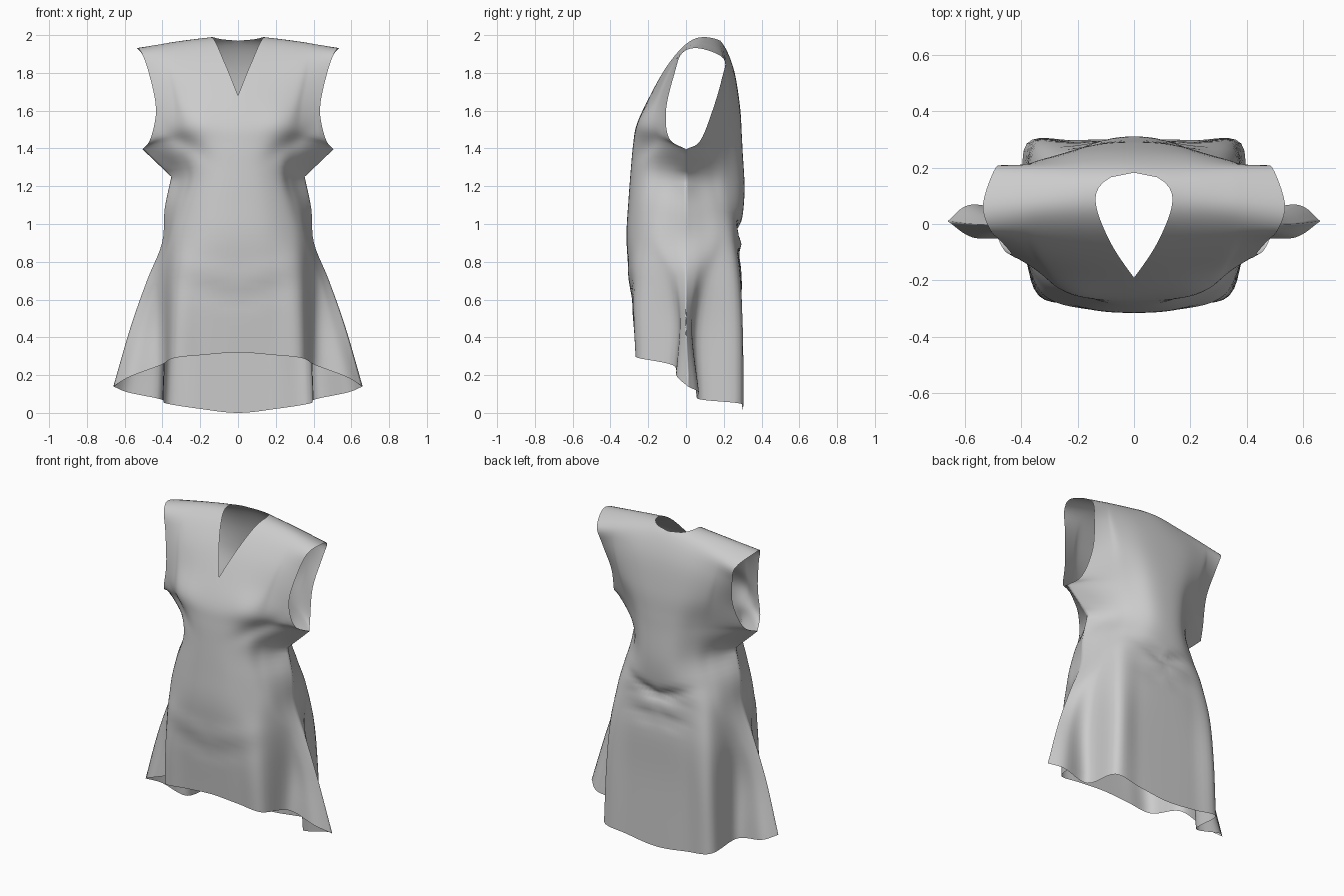
import bpy, bmesh, math
from mathutils import Vector as V

if "Cube" in bpy.data.objects:
    bpy.data.objects.remove(bpy.data.objects["Cube"])

# Side seam, hem to underarm, shared by front and back
seam = [(.66, .01, .14), (.57, 0, .45), (.482, 0, .7), (.402, 0, .9), (.388, 0, 1.08), (.353, 0, 1.25), (.505, 0, 1.395)]
# Armhole edge, up the front, over the shoulder, down the back
arm = [(.462, -.09, 1.455), (.434, -.105, 1.61), (.472, -.06, 1.8), (.51, -.02, 1.905), (.535, .07, 1.93),
       (.49, .2, 1.875), (.46, .19, 1.77), (.43, .14, 1.6), (.458, .075, 1.44)]
edge = seam + arm + seam[::-1]

# Centre line (y, z), front hem over the shoulder to back hem
centre = [(-.265, .32), (-.285, .55), (-.308, .8), (-.315, .95), (-.305, 1.12), (-.293, 1.28), (-.28, 1.42),
          (-.26, 1.53), (-.19, 1.68), (-.10, 1.84), (0, 1.96), (.09, 2.0),
          (.182, 1.97), (.25, 1.83), (.285, 1.63), (.295, 1.48), (.30, 1.38), (.31, 1.2),
          (.302, 1.06), (.28, .93), (.295, .72), (.292, .42), (.30, 0)]
# Corner line where the panels turn to the sides
corner = [(.34, -.25, .29), (.335, -.255, .52), (.32, -.25, .76), (.29, -.245, .92), (.25, -.24, 1.1),
          (.22, -.228, 1.27), (.24, -.222, 1.42), (.26, -.222, 1.53), (.29, -.165, 1.66), (.32, -.095, 1.81),
          (.33, -.01, 1.925), (.33, .08, 1.965), (.33, .19, 1.915), (.33, .225, 1.8),
          (.29, .235, 1.63), (.24, .225, 1.48), (.22, .22, 1.38), (.21, .215, 1.22),
          (.25, .235, 1.06), (.30, .25, .91), (.345, .27, .7), (.365, .283, .42), (.38, .285, .05)]


def section(i):
    """Half cross-section: centre, mid panel, corner, fin root, fin side, edge."""
    a, c, f = V((0, *centre[i])), V(corner[i]), V(edge[i])
    b = a.lerp(c, .2)
    b.x, b.z = c.x * .55, a.z + (c.z - a.z) * .45
    sgn = -1 if i < 11 else 1
    d, e = c.lerp(f, .36), c.lerp(f, .7)
    w = 1 if f.z < 1 else .5 if f.z < 1.15 else 0
    d += V((.022, sgn * .03, 0)) * w
    e += V((.015, sgn * .015, 0)) * w
    flare = min(1, max(0, (.95 - f.z) / .8))
    g = min(1, max(0, (.95 - f.z) / .4))
    root = V((c.x + (.07 if sgn < 0 else .03), sgn * (.05 + .02 * flare), c.z + (f.z - c.z) * .25))
    d = d.lerp(root, g)
    e = e.lerp(V((c.x + (f.x - c.x) * .72, f.y + sgn * (.008 + .05 * flare ** 2), c.z + (f.z - c.z) * .65)), g)
    return [a, b, c, d, e, f]


def spline(pts, t, mirror=False, breaks=()):
    n = len(pts) - 1
    k = min(int(t), n - 1)
    u = t - k
    p1, p2 = pts[k], pts[k + 1]
    if k == 0:
        p0 = V((-p2.x, p2.y, p2.z)) if mirror else p1 * 2 - p2
    else:
        p0 = p1 * 2 - p2 if k in breaks else pts[k - 1]
    p3 = p2 * 2 - p1 if k + 2 > n or k + 1 in breaks else pts[k + 2]
    return .5 * (2 * p1 + (p2 - p0) * u + (2 * p0 - 5 * p1 + 4 * p2 - p3) * u * u
                 + (3 * p1 - p0 - 3 * p2 + p3) * u ** 3)


def neck(v):
    """Start of the cloth beside the neckline: V in front, round behind."""
    if 8 <= v <= 11:
        return .74 * (1 - (1 - (v - 8) / 3) ** 1.6)
    if 11 < v < 12:
        return .74 * math.sqrt(1 - (v - 11) ** 2)
    return 0


def bump(p, x, z, rx, rz, tilt=0):
    dx, dz = p.x - x, p.z - z
    return math.exp(-(dx / rx) ** 2 - ((dz - tilt * dx) / rz) ** 2)


def folds(p, back):
    """Soft creases: under the bust, and across the back of the waist."""
    if back:
        p.y += -.022 * bump(p, .04, .97, .16, .03, .35) + .014 * bump(p, .06, .90, .16, .03, -.2)
        p.y += -.01 * bump(p, .1, .82, .12, .03, .2)
    else:
        p.y += .02 * bump(p, .27, 1.42, .1, .05, .5) - .012 * bump(p, .22, 1.54, .09, .09)
        p.y += .006 * bump(p, .1, .62, .2, .04, .25) - .006 * bump(p, .12, .74, .2, .05, .2)


R, C = 5, 6
rows = [section(i) for i in range(23)]
NR, NC = 22 * R, 5 * C
grid = []
for i in range(NR + 1):
    v = i / R
    # The outer edge turns sharply at the waist nip and the underarm
    cols = [spline([r[j] for r in rows], v, breaks=(5, 6, 16, 17) if j == 5 else ()) for j in range(6)]
    t0, line = neck(v), []
    for j in range(NC + 1):
        s = j / C
        p = spline(cols, t0 + (1 - t0) * s if s < 1 else s, True)
        if j < NC - C // 2:
            folds(p, v > 11)
        if j == 0 and t0 == 0:
            p.x = 0
        line.append(p)
    grid.append(line)

# Close the side seams below the armholes
for i in range(6 * R + 1):
    m = (grid[i][NC] + grid[NR - i][NC]) / 2
    grid[i][NC], grid[NR - i][NC] = m, m.copy()

bm = bmesh.new()
vs = [[bm.verts.new(p) for p in line] for line in grid]
for i in range(NR):
    for j in range(NC):
        bm.faces.new((vs[i][j], vs[i][j + 1], vs[i + 1][j + 1], vs[i + 1][j]))
bmesh.ops.remove_doubles(bm, verts=bm.verts[:], dist=1e-5)
for f in bm.faces:
    f.smooth = True
mesh = bpy.data.meshes.new("dress")
bm.to_mesh(mesh)
bm.free()
dress = bpy.data.objects.new("dress", mesh)
bpy.context.collection.objects.link(dress)
mod = dress.modifiers.new("mirror", 'MIRROR')
mod.merge_threshold = .0005
